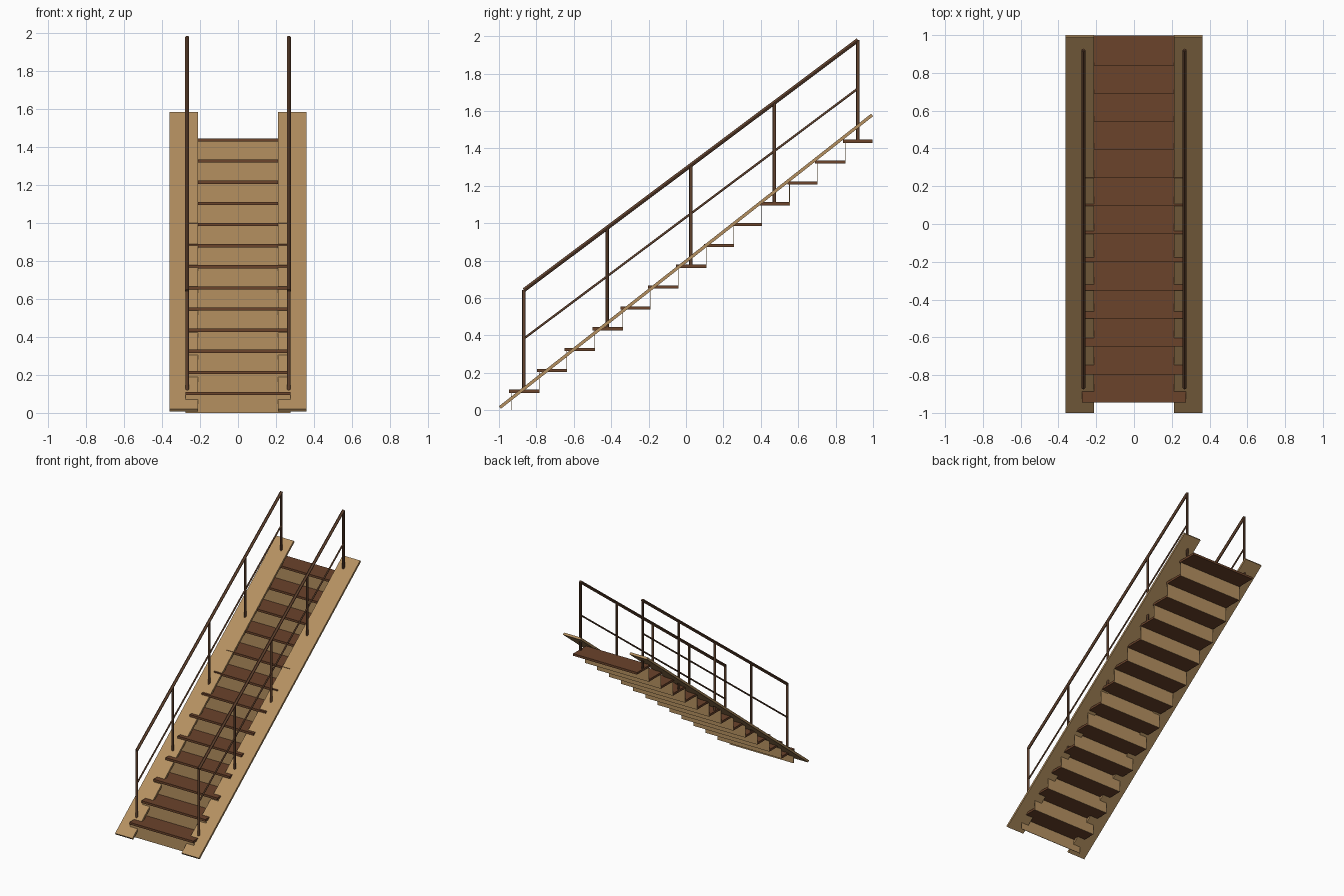
import bpy
from mathutils import Vector

cube = bpy.data.objects.get("Cube")
if cube:
    bpy.data.objects.remove(cube, do_unlink=True)


def material(name, rgb):
    mat = bpy.data.materials.new(name)
    mat.use_nodes = True
    color = (*rgb, 1.0)
    mat.diffuse_color = color
    mat.node_tree.nodes["Principled BSDF"].inputs["Base Color"].default_value = color
    return mat


TAN = material("tan wood", (0.46, 0.28, 0.118))
BROWN = material("brown wood", (0.145, 0.056, 0.024))
DARK = material("dark rail wood", (0.118, 0.054, 0.027))


def box(name, low, high, mat):
    low, high = Vector(low), Vector(high)
    bpy.ops.mesh.primitive_cube_add(size=1, location=(low + high) / 2)
    obj = bpy.context.object
    obj.name = name
    obj.scale = high - low
    obj.data.materials.append(mat)
    return obj


def bar(name, start, end, radius, mat):
    start, end = Vector(start), Vector(end)
    axis = end - start
    bpy.ops.mesh.primitive_cylinder_add(vertices=12, radius=radius,
                                        depth=axis.length, location=(start + end) / 2)
    obj = bpy.context.object
    obj.name = name
    obj.rotation_euler = axis.to_track_quat("Z", "Y").to_euler()
    obj.data.materials.append(mat)
    bpy.ops.object.shade_smooth_by_angle()
    return obj


STEPS = 13
RUN, RISE = 0.1488, 0.1114
FIRST_Y = -0.936
HALF = 0.276
THICK = 0.017
NOSE = 0.01


def tread_y(i):
    return FIRST_Y + RUN * i


def tread_z(i):
    return 0.11 + RISE * i


# Treads with thin risers beneath their front edges
for i in range(STEPS):
    y, z = tread_y(i), tread_z(i)
    box(f"tread_{i + 1}", (-HALF, y - NOSE, z - THICK), (HALF, y + RUN, z), BROWN)
    bottom = 0 if i == 0 else tread_z(i - 1) - THICK
    box(f"riser_{i + 1}", (-HALF, y, bottom), (HALF, y + 0.003, z - THICK), TAN)

# Sloping side boards, posts and rails on each side
for side, sign in (("left", 1), ("right", -1)):
    low, high = Vector((0, -0.995, 0.0145)), Vector((0, 0.995, 1.5785))
    slope = high - low
    bpy.ops.mesh.primitive_cube_add(size=1, location=(low + high) / 2 + Vector((sign * 0.287, 0, 0)))
    board = bpy.context.object
    board.name = f"{side}_side_board"
    board.scale = (0.15, slope.length, THICK)
    board.rotation_euler.x = Vector((0, 1, 0)).rotation_difference(slope).to_euler().x
    board.data.materials.append(TAN)

    x = sign * 0.268
    y0 = tread_y(0) + (RUN - NOSE) / 2
    y1 = y0 + RUN * (STEPS - 1)
    climb = RISE * (STEPS - 1)
    bar(f"{side}_handrail", (x, y0, 0.642), (x, y1, 0.642 + climb), 0.011, DARK)
    bar(f"{side}_middle_rail", (x, y0, 0.383), (x, y1, 0.383 + climb), 0.006, DARK)
    for i in range(0, STEPS, 3):
        y, z = y0 + RUN * i, tread_z(i)
        bar(f"{side}_post_{i // 3 + 1}", (x, y, z), (x, y, 0.642 + RISE * i), 0.009, DARK)
